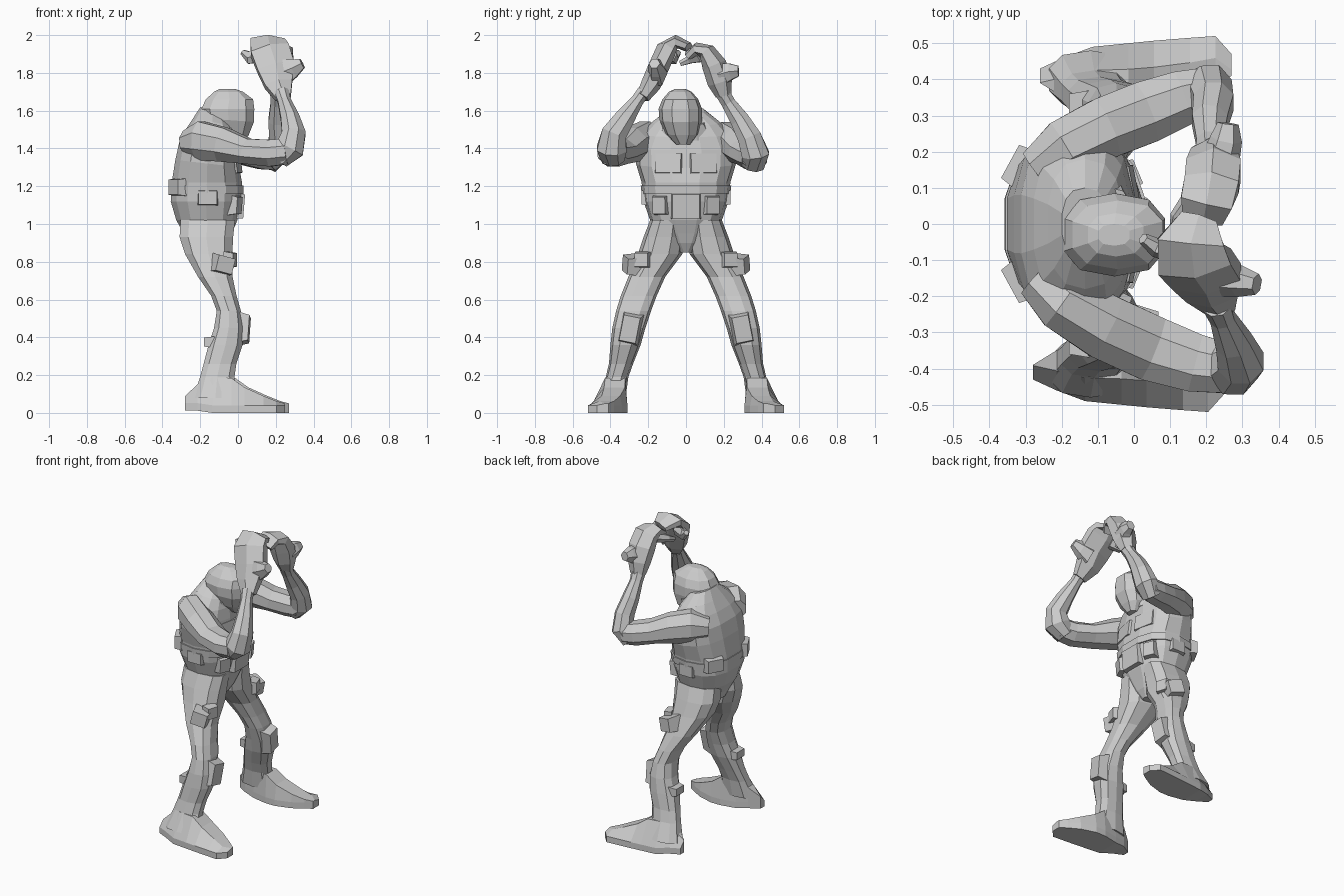
import bpy, bmesh, math
from mathutils import Vector, Euler


def loft(name, rings):
    """Skin a list of equal-length closed rings into a capped flat-shaded mesh."""
    bm = bmesh.new()
    rows = [[bm.verts.new(p) for p in r] for r in rings]
    n = len(rows[0])
    for a, b in zip(rows, rows[1:]):
        for i in range(n):
            j = (i + 1) % n
            bm.faces.new((a[i], a[j], b[j], b[i]))
    bm.faces.new(rows[0])
    bm.faces.new(rows[-1])
    bmesh.ops.recalc_face_normals(bm, faces=bm.faces[:])
    me = bpy.data.meshes.new(name)
    bm.to_mesh(me)
    bm.free()
    ob = bpy.data.objects.new(name, me)
    bpy.context.collection.objects.link(ob)
    return ob


def stack(name, levels, n=10, power=0.8):
    """Horizontal rounded sections: (z, xmin, xmax, ymin, ymax, tilt)."""
    rings = []
    for z, x0, x1, y0, y1, tilt in levels:
        ring = []
        for i in range(n):
            a = 2 * math.pi * (i + 0.5) / n
            c, s = math.cos(a), math.sin(a)
            c = math.copysign(abs(c) ** power, c)
            s = math.copysign(abs(s) ** power, s)
            ring.append(((x0 + x1) / 2 + c * (x1 - x0) / 2,
                         (y0 + y1) / 2 + s * (y1 - y0) / 2, z + c * tilt))
        rings.append(ring)
    return loft(name, rings)


def tube(name, path, ref, n=8):
    """Sections across a path: (x, y, z, half width along ref, half thickness)."""
    pts = [Vector(p[:3]) for p in path]
    rings = []
    for i, p in enumerate(path):
        t = (pts[min(i + 1, len(pts) - 1)] - pts[max(i - 1, 0)]).normalized()
        u = Vector(ref)
        u = (u - t * u.dot(t)).normalized()
        v = t.cross(u)
        rings.append([pts[i] + u * p[3] * 1.06 * math.cos(a) + v * p[4] * 1.06 * math.sin(a)
                      for a in [2 * math.pi * (k + 0.5) / n for k in range(n)]])
    return loft(name, rings)


def pad(name, loc, size, rot=(0, 0, 0), taper=0.8):
    """Box whose local +x face is smaller."""
    m = Euler(rot).to_matrix()
    rings = []
    for sx, k in ((-0.5, 1), (0.5, taper)):
        rings.append([Vector(loc) + m @ Vector((sx * size[0], sy * k * size[1], sz * k * size[2]))
                      for sy, sz in ((-.5, -.5), (.5, -.5), (.5, .5), (-.5, .5))])
    return loft(name, rings)


# torso from crotch to neck
torso = [(0.85, -0.19, -0.08, 0.035), (0.90, -0.27, -0.05, 0.10), (0.95, -0.29, -0.03, 0.15),
         (1.02, -0.33, 0.0, 0.19), (1.12, -0.36, 0.02, 0.225), (1.22, -0.355, 0.025, 0.235),
         (1.32, -0.335, 0.01, 0.265), (1.41, -0.315, 0.0, 0.27), (1.48, -0.28, -0.01, 0.235),
         (1.54, -0.24, -0.03, 0.18), (1.60, -0.20, -0.07, 0.10)]
stack("torso", [(z, a, b, -w, w, -0.02 if z > 1.3 else 0) for z, a, b, w in torso], 14)

# belt, front plate and pouches, mostly sunk into the body
stack("waist_belt", [(1.16, -0.362, 0.032, -0.235, 0.235, 0), (1.205, -0.36, 0.034, -0.24, 0.24, 0)], 14)
pad("belly_plate", (0.01, 0, 1.095), (0.045, 0.16, 0.14), (0, 0.08, 0), 0.9)
for s in (-1, 1):
    pad("chest_plate", (-0.02, s * 0.09, 1.32), (0.05, 0.16, 0.12), (0, -0.12, s * 0.2), 0.85)
    pad("front_pouch", (-0.015, s * 0.135, 1.10), (0.05, 0.09, 0.11), (0, 0.08, s * 0.4))
    pad("back_pouch", (-0.31, s * 0.155, 1.195), (0.075, 0.13, 0.10), (0, 0, math.pi - s * 0.5))
    pad("side_pouch", (-0.16, s * 0.21, 1.14), (0.05, 0.12, 0.09), (0, 0, s * math.pi / 2))

# helmet and collar
stack("head", [(1.42, -0.09, 0.03, -0.055, 0.025, 0), (1.48, -0.14, 0.06, -0.11, 0.07, -0.01),
               (1.55, -0.19, 0.09, -0.14, 0.085, -0.01), (1.61, -0.20, 0.092, -0.145, 0.085, 0),
               (1.66, -0.175, 0.085, -0.125, 0.065, 0), (1.70, -0.13, 0.03, -0.09, 0.03, 0),
               (1.714, -0.10, -0.01, -0.06, 0.0, 0)], 10)
stack("collar", [(1.47, -0.27, 0.0, -0.17, 0.16, -0.03), (1.55, -0.22, 0.01, -0.13, 0.11, -0.03)], 10)

# legs and boots: z, xmin, xmax, y inner, y outer
leg = [(1.02, -0.31, -0.01, 0.01, 0.19), (0.93, -0.315, -0.02, 0.01, 0.225), (0.84, -0.285, -0.025, 0.02, 0.255),
       (0.72, -0.215, -0.025, 0.11, 0.305), (0.62, -0.145, -0.005, 0.155, 0.345), (0.54, -0.115, 0.018, 0.185, 0.37),
       (0.45, -0.13, 0.032, 0.215, 0.39), (0.36, -0.16, 0.028, 0.24, 0.40), (0.26, -0.185, -0.005, 0.28, 0.408),
       (0.19, -0.205, -0.015, 0.305, 0.425), (0.08, -0.24, 0.0, 0.32, 0.48)]
# x, y inner, y outer, top height
foot = [(-0.265, 0.39, 0.43, 0.09), (-0.2, 0.35, 0.46, 0.15), (-0.12, 0.33, 0.49, 0.19),
        (-0.02, 0.31, 0.50, 0.185), (0.05, 0.31, 0.507, 0.135), (0.15, 0.34, 0.515, 0.09),
        (0.22, 0.38, 0.52, 0.062), (0.265, 0.41, 0.47, 0.05)]
for s, dx in ((-1, -0.015), (1, 0.005)):
    stack("leg", [(z, a, b, min(s * c, s * d), max(s * c, s * d), 0) for z, a, b, c, d in leg], 10)
    rings = []
    for x, yi, yo, h in foot:
        x += dx
        m = (yi + yo) / 2 - 0.03
        w = (yo - yi) * 0.28
        z0 = 0.0 if x > -0.15 else 0.012
        rings.append([(x, s * yi, z0), (x, s * yo, z0), (x, s * yo, z0 + 0.04),
                      (x, s * (m + w), h), (x, s * max(m - w, yi), h), (x, s * yi, z0 + 0.04)])
    loft("boot", rings)
    pad("knee_pad", (0.025, s * 0.295, 0.445), (0.07, 0.11, 0.17), (s * 0.2, 0.05, s * 0.1))
    pad("thigh_pouch", (-0.08, s * 0.28, 0.785), (0.09, 0.11, 0.10), (s * 0.25, 0, s * 1.25), 0.85)
    pad("thigh_plate", (-0.04, s * 0.23, 0.81), (0.05, 0.09, 0.09), (0, 0, s * 0.3))
    pad("calf_pad", (-0.15, s * 0.32, 0.375), (0.06, 0.10, 0.06), (0, 0, math.pi), 0.8)

# arms reaching forward, then bent up overhead
tube("right_arm", [(-0.27, -0.15, 1.43, 0.065, 0.06), (-0.2, -0.215, 1.44, 0.105, 0.082),
                   (-0.08, -0.285, 1.42, 0.092, 0.092), (0.05, -0.345, 1.385, 0.068, 0.092),
                   (0.17, -0.385, 1.375, 0.072, 0.082), (0.26, -0.40, 1.385, 0.07, 0.07)], (0, 0, 1))
tube("right_forearm", [(0.22, -0.385, 1.34, 0.05, 0.06), (0.275, -0.393, 1.40, 0.078, 0.08),
                       (0.295, -0.38, 1.48, 0.064, 0.068), (0.275, -0.325, 1.56, 0.05, 0.054),
                       (0.245, -0.26, 1.65, 0.035, 0.035), (0.23, -0.225, 1.70, 0.04, 0.035)], (1, 0, 0))
tube("left_arm", [(-0.27, 0.15, 1.43, 0.065, 0.06), (-0.19, 0.21, 1.44, 0.102, 0.082),
                  (-0.08, 0.265, 1.42, 0.092, 0.087), (0.03, 0.308, 1.385, 0.072, 0.088),
                  (0.13, 0.347, 1.36, 0.072, 0.078), (0.20, 0.367, 1.35, 0.066, 0.067)], (0, 0, 1))
tube("left_forearm", [(0.16, 0.355, 1.31, 0.05, 0.06), (0.21, 0.367, 1.37, 0.066, 0.074),
                      (0.22, 0.335, 1.46, 0.056, 0.064), (0.21, 0.285, 1.55, 0.05, 0.052),
                      (0.21, 0.225, 1.64, 0.038, 0.038), (0.215, 0.19, 1.70, 0.045, 0.04)], (1, 0, 0))

# hands: flat palms with fingers curling towards each other, plus thumbs
tube("right_hand", [(0.24, -0.23, 1.67, 0.045, 0.035), (0.215, -0.185, 1.74, 0.08, 0.05),
                    (0.20, -0.145, 1.83, 0.108, 0.052), (0.168, -0.105, 1.92, 0.112, 0.052),
                    (0.157, -0.05, 1.966, 0.10, 0.034), (0.18, 0.015, 1.935, 0.055, 0.025)], (1, 0, 0), 6)
tube("right_thumb", [(0.23, -0.15, 1.80, 0.08, 0.05), (0.29, -0.158, 1.825, 0.055, 0.042),
                     (0.34, -0.167, 1.85, 0.028, 0.028)], (0, 0, 1), 6)
tube("right_fingers", [(0.12, -0.08, 1.90, 0.045, 0.03), (0.06, -0.065, 1.88, 0.035, 0.025),
                       (0.025, -0.04, 1.91, 0.015, 0.015)], (0, 0, 1), 6)
tube("left_hand", [(0.215, 0.20, 1.68, 0.048, 0.04), (0.22, 0.18, 1.75, 0.068, 0.062),
                   (0.22, 0.15, 1.84, 0.082, 0.062), (0.215, 0.11, 1.91, 0.082, 0.045),
                   (0.20, 0.06, 1.93, 0.078, 0.03), (0.19, 0.01, 1.89, 0.06, 0.022)], (1, 0, 0), 6)
tube("left_thumb", [(0.24, 0.18, 1.79, 0.065, 0.05), (0.255, 0.235, 1.807, 0.048, 0.042),
                    (0.26, 0.278, 1.81, 0.03, 0.028)], (0, 0, 1), 6)
tube("left_fingers", [(0.17, 0.08, 1.89, 0.035, 0.03), (0.12, 0.02, 1.87, 0.022, 0.02),
                      (0.11, -0.03, 1.85, 0.015, 0.012)], (0, 0, 1), 6)
